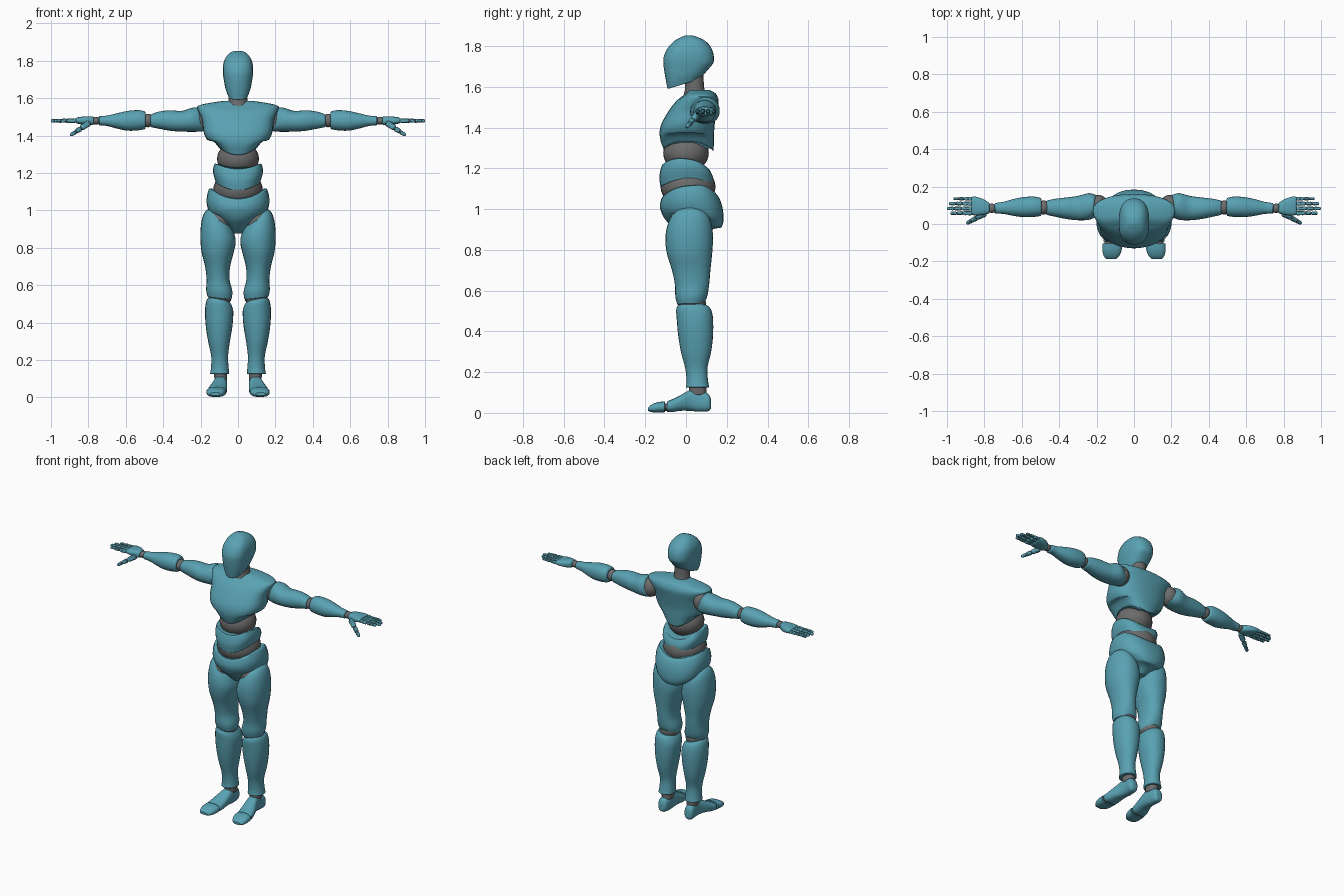
import bpy, bmesh, math
from mathutils import Vector


def material(name, rgb):
    m = bpy.data.materials.new(name)
    m.diffuse_color = (*rgb, 1)
    return m


TEAL = material("teal_shell", (0.10, 0.36, 0.45))
GRAY = material("gray_joint", (0.15, 0.15, 0.15))


def clamp(v):
    return max(0.0, min(1.0, v))


def finish(name, bm, mat, mirror, bevel):
    bmesh.ops.recalc_face_normals(bm, faces=bm.faces)
    me = bpy.data.meshes.new(name)
    bm.to_mesh(me)
    bm.free()
    me.materials.append(mat)
    ob = bpy.data.objects.new(name, me)
    bpy.context.collection.objects.link(ob)
    bpy.context.view_layer.objects.active = ob
    ob.select_set(True)
    bpy.ops.object.shade_smooth_by_angle(angle=math.radians(32))
    ob.select_set(False)
    if bevel:
        b = ob.modifiers.new("rounded_rim", 'BEVEL')
        b.width, b.segments = bevel, 2
        b.limit_method, b.angle_limit = 'ANGLE', math.radians(50)
    if mirror:
        ob.modifiers.new("other_side", 'MIRROR')
    return ob


def catmull(rows, steps):
    out = []
    for i in range(len(rows) - 1):
        p = [rows[max(0, min(len(rows) - 1, j))] for j in range(i - 1, i + 3)]
        for s in range(steps):
            u = s / steps
            out.append([0.5 * (2 * b + (c - a) * u + (2 * a - 5 * b + 4 * c - d) * u * u
                               + (3 * b - a - 3 * c + d) * u ** 3) for a, b, c, d in zip(*p)])
    return out + [list(rows[-1])]


# Loft through rows of (position, a_min, a_max, b_min, b_max) along an axis
def loft(name, axis, rows, mat=TEAL, power=2.3, sides=28, steps=4, warp=None,
         ridges=(), mirror=False, bevel=0.008):
    bm = bmesh.new()
    rings = []
    for t, a0, a1, b0, b1 in catmull(rows, steps):
        ring = []
        for k in range(sides):
            th = 2 * math.pi * k / sides
            c, s = math.cos(th), math.sin(th)
            grow = 1.0
            for deg, amount in ridges:
                d = abs((th - math.radians(deg) + math.pi) % (2 * math.pi) - math.pi)
                grow += amount * max(0, 1 - d / 0.6)
            a = (a0 + a1) / 2 + grow * (a1 - a0) / 2 * math.copysign(abs(c) ** (2 / power), c)
            b = (b0 + b1) / 2 + grow * (b1 - b0) / 2 * math.copysign(abs(s) ** (2 / power), s)
            v = Vector({'x': (t, a, b), 'y': (a, t, b), 'z': (a, b, t)}[axis])
            if warp:
                v = Vector(warp(*v))
            ring.append(bm.verts.new(v))
        rings.append(ring)
    for lo, hi in zip(rings, rings[1:]):
        for k in range(sides):
            j = (k + 1) % sides
            bm.faces.new((lo[k], lo[j], hi[j], hi[k]))
    bm.faces.new(rings[0])
    bm.faces.new(rings[-1])
    return finish(name, bm, mat, mirror, bevel)


def ball(name, loc, size, mirror=False):
    bm = bmesh.new()
    bmesh.ops.create_uvsphere(bm, u_segments=28, v_segments=16, radius=1)
    for v in bm.verts:
        v.co = Vector(loc) + Vector([c * s for c, s in zip(v.co, size)])
    finish(name, bm, GRAY, mirror, 0)


# Tapered rounded segment between two points
def segment(name, p0, p1, r0, r1, mat=TEAL):
    p0, p1 = Vector(p0), Vector(p1)
    ln = (p1 - p0).length
    q = Vector((1, 0, 0)).rotation_difference(p1 - p0)
    rows = [(u * ln, -r * f, r * f, -r * f, r * f) for u, r, f in
            ((0, r0, .6), (.12, r0, .95), (.5, (r0 + r1) / 2, .95), (.85, r1, 1), (1, r1, .5))]
    loft(name, 'x', rows, mat, sides=12, steps=2, mirror=True, bevel=0,
         warp=lambda x, y, z: p0 + q @ Vector((x, y, z)))


# Head with keeled face and slanted jaw line
loft("head", 'z', [(1.59, -.052, .052, -.088, .07), (1.64, -.068, .068, -.097, .10),
     (1.70, -.077, .077, -.106, .13), (1.745, -.081, .081, -.106, .137),
     (1.79, -.077, .077, -.087, .125), (1.825, -.060, .060, -.055, .095),
     (1.845, -.038, .038, -.02, .055), (1.853, -.015, .015, .0, .03)],
     power=2.4, ridges=((270, .03), (218, .05), (322, .05)), bevel=.004,
     warp=lambda x, y, z: (x, y, z + .3 * (y + .09) * clamp((1.72 - z) / .13)))
loft("neck", 'z', [(1.54, -.06, .06, -.02, .105), (1.59, -.05, .05, -.005, .09),
     (1.67, -.048, .048, -.01, .085)], GRAY, power=2)

# Torso: chest shell, flexible belly balls, waist band and pelvis
loft("chest", 'z', [(1.29, -.105, .105, -.105, .135), (1.35, -.148, .148, -.124, .138),
     (1.41, -.182, .182, -.12, .14), (1.48, -.192, .192, -.083, .152),
     (1.53, -.212, .212, -.045, .16), (1.557, -.216, .216, -.012, .152),
     (1.572, -.165, .165, .005, .14), (1.585, -.08, .08, .02, .115)],
     power=2.4, ridges=((270, .03), (225, .03), (315, .03)),
     warp=lambda x, y, z: (x, y, z + (.055 * (x / .11) ** 2 - .06 * max(0, y))
                           * clamp((1.37 - z) / .08)))
ball("upper_belly", (0, 0, 1.275), (.112, .112, .095))
loft("waist_band", 'z', [(1.105, -.118, .118, -.122, .132), (1.15, -.132, .132, -.128, .135),
     (1.185, -.132, .132, -.124, .13), (1.215, -.126, .126, -.115, .118)], power=2.4,
     ridges=((270, .02),),
     warp=lambda x, y, z: (x, y, z + .05 * (x / .13) ** 2
                           - .12 * (y + .1) * clamp((z - 1.12) / .09)))
ball("lower_belly", (0, .01, 1.11), (.132, .135, .105))
loft("pelvis", 'z', [(.875, -.03, .03, -.02, .09), (.91, -.062, .062, -.06, .14),
     (.95, -.108, .108, -.10, .172), (.99, -.155, .155, -.12, .184),
     (1.02, -.168, .168, -.125, .178), (1.055, -.152, .152, -.117, .15)], power=2.3,
     ridges=((270, .02),),
     warp=lambda x, y, z: (x, y, z + (.06 * (x / .15) ** 2 + .12 * max(0, y))
                           * clamp((z - .99) / .06)
                           - .35 * max(0, y - .05) * clamp((z - .9) / .05)
                           * clamp((1.04 - z) / .05)))

# Legs
ball("hip_joint", (.098, .022, .945), (.077, .098, .085), True)
loft("thigh", 'z', [(.53, .035, .16, -.04, .085), (.57, .03, .168, -.05, .102),
     (.63, .045, .166, -.052, .112), (.70, .042, .174, -.066, .118),
     (.78, .022, .193, -.09, .126), (.85, .012, .199, -.098, .13),
     (.91, .022, .192, -.09, .126), (.95, .04, .178, -.072, .112), (.975, .06, .158, -.05, .09)],
     ridges=((270, .03), (0, .03), (90, .02)), mirror=True,
     warp=lambda x, y, z: (x, y, z + .55 * (x - .10) * clamp((z - .78) / .2)
                           + .12 * (x - .10) * clamp((.62 - z) / .1)))
ball("knee_joint", (.096, .03, .535), (.062, .068, .05), True)
loft("shin", 'z', [(.125, .047, .148, .002, .113), (.16, .05, .143, .005, .107),
     (.22, .053, .142, -.002, .104), (.30, .043, .158, -.022, .122),
     (.38, .03, .17, -.035, .131), (.46, .025, .174, -.042, .131), (.505, .035, .167, -.045, .122),
     (.525, .048, .152, -.038, .105)],
     ridges=((270, .04), (0, .03), (90, .02)), mirror=True,
     warp=lambda x, y, z: (x, y, z + .2 * (x - .1) * clamp((z - .45) / .07)))
loft("ankle_joint", 'z', [(.085, .058, .125, .015, .1), (.145, .058, .13, .015, .1)],
     GRAY, mirror=True)
loft("foot", 'y', [(.122, .08, .115, .02, .07), (.108, .066, .128, .008, .095),
     (.06, .06, .126, .006, .114), (.02, .058, .132, .01, .112), (-.03, .058, .15, .01, .085),
     (-.065, .06, .16, .004, .068), (-.094, .063, .165, .004, .057)],
     power=2.5, mirror=True)
loft("toe_joint", 'y', [(-.08, .068, .158, .01, .048), (-.12, .072, .158, .01, .046)],
     GRAY, mirror=True)
loft("toe_cap", 'y', [(-.104, .062, .168, .003, .057), (-.14, .066, .169, .002, .052),
     (-.17, .078, .162, .004, .04), (-.187, .095, .148, .01, .026)], power=2.5, mirror=True)

# Arms
ball("shoulder_joint", (.19, .095, 1.485), (.055, .06, .062), True)
loft("upper_arm", 'x', [(.195, .045, .15, 1.425, 1.55), (.24, .025, .165, 1.42, 1.545),
     (.30, .022, .15, 1.421, 1.53), (.36, .028, .142, 1.425, 1.533),
     (.42, .04, .135, 1.436, 1.527), (.468, .05, .125, 1.445, 1.512)],
     ridges=((180, .03), (90, .03)), mirror=True,
     warp=lambda x, y, z: (x + .35 * (z - 1.49) * clamp((.3 - x) / .1), y, z))
ball("elbow_joint", (.482, .088, 1.48), (.032, .038, .036), True)
loft("forearm", 'x', [(.495, .045, .138, 1.435, 1.527), (.53, .04, .146, 1.428, 1.534),
     (.59, .038, .144, 1.426, 1.53), (.65, .046, .132, 1.438, 1.517),
     (.70, .055, .118, 1.451, 1.506), (.745, .056, .112, 1.455, 1.502)],
     ridges=((180, .03), (90, .03)), mirror=True)
ball("wrist_joint", (.76, .084, 1.479), (.026, .025, .021), True)

# Hands: palm, four jointed fingers and thumb
loft("palm", 'x', [(.772, .058, .112, 1.457, 1.5), (.80, .05, .13, 1.455, 1.503),
     (.84, .046, .145, 1.46, 1.5), (.868, .048, .146, 1.466, 1.495)],
     power=2.8, mirror=True, bevel=.005)
for finger, y, tip, r in (("index", .058, .982, .012), ("middle", .083, 1.0, .0125),
                          ("ring", .109, .99, .012), ("little", .135, .966, .0105)):
    start = .866
    ln = tip - start
    segment(finger + "_core", (start - .01, y, 1.48), (tip - .015, y, 1.478), r * .75, r * .6, GRAY)
    for i, (u, w) in enumerate(((0, .42), (.43, .71), (.72, 1))):
        segment(f"{finger}_part_{i + 1}", (start + u * ln, y, 1.48), (start + w * ln, y, 1.478),
                r * (1 - .1 * i), r * (.92 - .1 * i))
root, end = Vector((.795, .058, 1.468)), Vector((.895, .003, 1.402))
segment("thumb_core", root, root.lerp(end, .9), .011, .008, GRAY)
for i, (u, w) in enumerate(((0, .45), (.47, .75), (.76, 1))):
    segment(f"thumb_part_{i + 1}", root.lerp(end, u), root.lerp(end, w),
            .018 - .003 * i, .015 - .003 * i)
